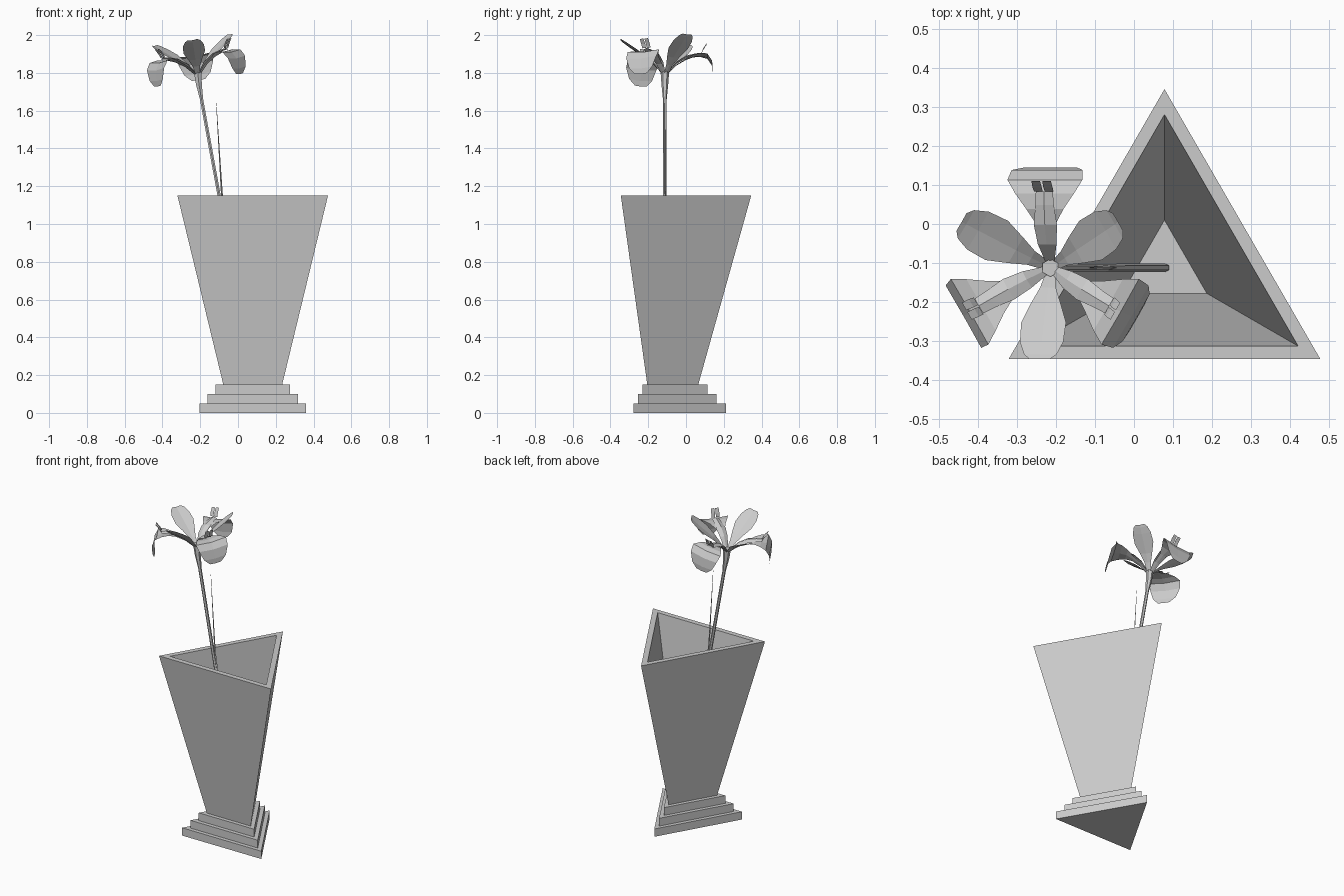
import bpy, bmesh, math
from mathutils import Matrix, Vector

if "Cube" in bpy.data.objects:
    bpy.data.objects.remove(bpy.data.objects["Cube"])

CX, CY = 0.078, -0.115                      # vase axis
FLOWER = Matrix.Translation((-0.213, -0.112, 1.79)) @ Matrix.Rotation(-0.15, 4, 'Y')


def finish(name, bm):
    bmesh.ops.recalc_face_normals(bm, faces=bm.faces)
    me = bpy.data.meshes.new(name)
    bm.to_mesh(me)
    bm.free()
    ob = bpy.data.objects.new(name, me)
    bpy.context.collection.objects.link(ob)
    return ob


def loft(name, rings, sides):
    """Closed skin through rings given as (x, y, z, radius)."""
    bm = bmesh.new()
    loops = []
    for x, y, z, r in rings:
        loops.append([bm.verts.new((x + r * math.cos(math.pi / 2 + 2 * math.pi * i / sides),
                                    y + r * math.sin(math.pi / 2 + 2 * math.pi * i / sides), z))
                      for i in range(sides)])
    for a, b in zip(loops, loops[1:]):
        for i in range(sides):
            j = (i + 1) % sides
            bm.faces.new((a[i], a[j], b[j], b[i]))
    bm.faces.new(loops[0])
    bm.faces.new(loops[-1])
    return finish(name, bm)


def strip(bm, rows, angle, shift=0.0, cup=0.0):
    """Petal sheet from (radius, height, half width) rows, pointing along angle."""
    mat = FLOWER @ Matrix.Rotation(math.radians(angle), 4, 'Z')
    grid = [[bm.verts.new(mat @ Vector((r, shift + k * w, h + cup * w * abs(k))))
             for k in (-1, 0, 1)] for r, h, w in rows]
    for a, b in zip(grid, grid[1:]):
        for i in range(2):
            bm.faces.new((a[i], b[i], b[i + 1], a[i + 1]))


# Stepped triangular base
for i, r in enumerate((0.326, 0.277, 0.228)):
    loft(f"base_step_{i + 1}", [(CX, CY, 0.05 * i, r), (CX, CY, 0.05 * (i + 1), r)], 3)

# Hollow triangular vase
loft("vase", [(CX, CY, z, r) for z, r in
              ((0.15, 0.18), (1.15, 0.46), (1.15, 0.395), (0.18, 0.125))], 3)

# Stem flaring into the flower, and a thin leaf beside it
loft("stem", [(0.08, -0.112, 0.19, 0.011), (-0.1, -0.112, 1.15, 0.010),
              (-0.193, -0.112, 1.66, 0.010), (-0.207, -0.112, 1.74, 0.018),
              (-0.214, -0.112, 1.81, 0.023)], 6)
loft("leaf", [(0.075, -0.112, 0.19, 0.008), (-0.03, -0.112, 0.75, 0.007),
              (-0.085, -0.112, 1.15, 0.005), (-0.115, -0.112, 1.64, 0.001)], 4)

# Upright petals, drooping petals and style arms with forked crests
upright = [(0.01, 0.0, 0.012), (0.05, 0.045, 0.02), (0.09, 0.08, 0.038), (0.14, 0.115, 0.058),
           (0.19, 0.15, 0.056), (0.222, 0.174, 0.042), (0.234, 0.185, 0.026)]
fall = [(0.01, 0.0, 0.012), (0.06, 0.05, 0.018), (0.11, 0.08, 0.024), (0.15, 0.097, 0.048),
        (0.19, 0.1, 0.076), (0.225, 0.092, 0.097), (0.25, 0.055, 0.092),
        (0.256, 0.0, 0.07), (0.254, -0.03, 0.036)]
arm = [(0.01, 0.01, 0.01), (0.06, 0.07, 0.024), (0.11, 0.102, 0.03),
       (0.16, 0.114, 0.024), (0.195, 0.118, 0.022)]
crest = [(0.195, 0.118, 0.011), (0.205, 0.14, 0.012), (0.222, 0.165, 0.011)]

for n in range(3):
    bm = bmesh.new()
    strip(bm, upright, 30 + 120 * n, cup=0.12)
    finish(f"upright_petal_{n + 1}", bm)
    bm = bmesh.new()
    strip(bm, fall, 90 + 120 * n, cup=0.08)
    finish(f"drooping_petal_{n + 1}", bm)
    bm = bmesh.new()
    strip(bm, arm, 90 + 120 * n, cup=-0.35)
    for s in (-0.014, 0.014):
        strip(bm, crest, 90 + 120 * n, shift=s)
    finish(f"style_arm_{n + 1}", bm)
